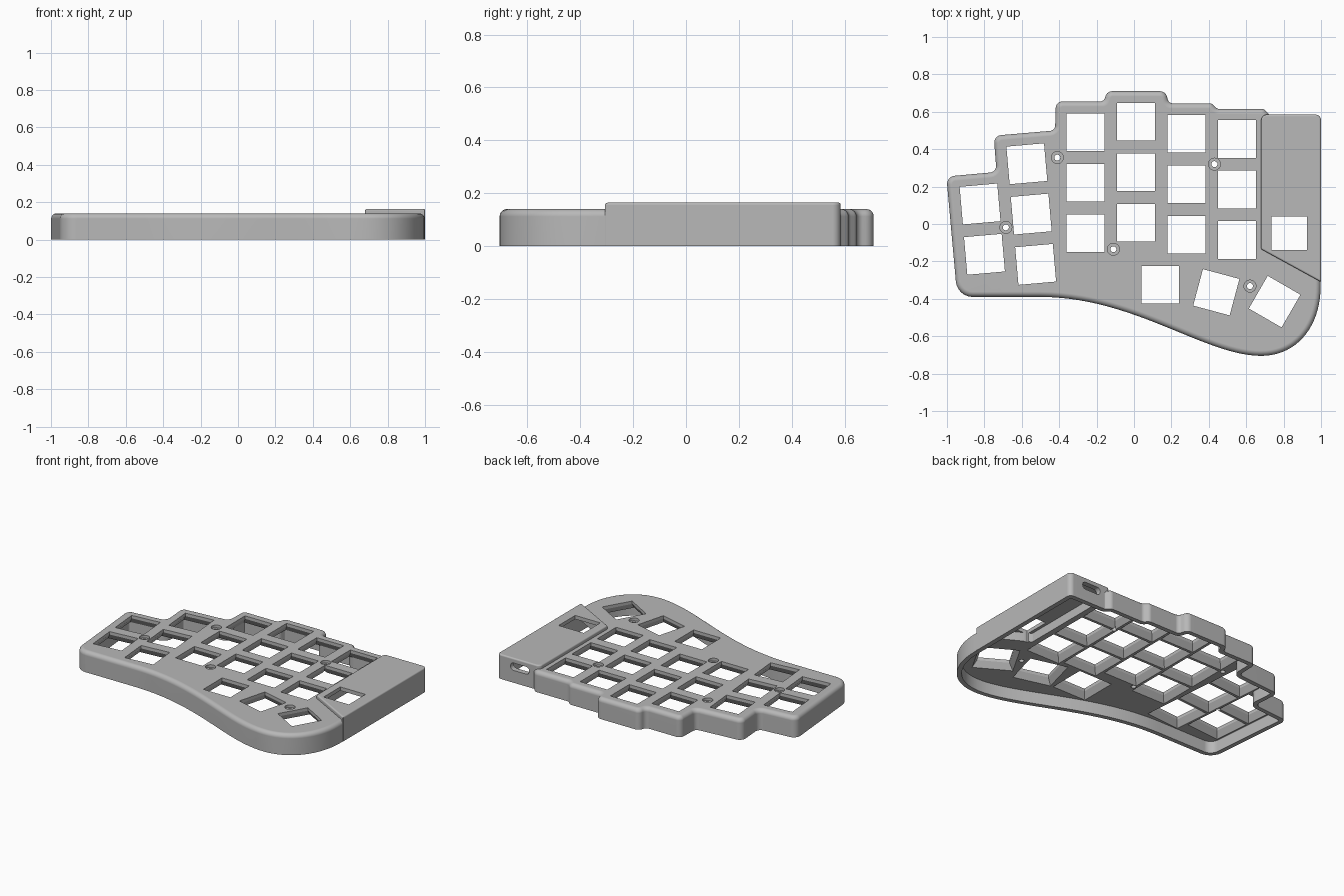
import bpy, bmesh, math
from mathutils import Vector, Matrix
from mathutils.geometry import interpolate_bezier

cube = bpy.data.objects.get("Cube")
if cube:
    bpy.data.objects.remove(cube, do_unlink=True)

plastic = bpy.data.materials.new("grey plastic")
plastic.use_nodes = True
grey = (0.48, 0.48, 0.48, 1)
plastic.diffuse_color = grey
plastic.node_tree.nodes["Principled BSDF"].inputs["Base Color"].default_value = grey


def contour(corners, inset=0.0, steps=6):
    """Counter-clockwise (x, y, radius) corners -> inset, rounded outline."""
    pts = [Vector(c[:2]) for c in corners]
    n = len(pts)
    moved, turns = [], []
    for i in range(n):
        a = (pts[i] - pts[i - 1]).normalized()
        b = (pts[(i + 1) % n] - pts[i]).normalized()
        na, nb = Vector((-a.y, a.x)), Vector((-b.y, b.x))
        moved.append(pts[i] + (na + nb) * inset / (1 + na.dot(nb)))
        turns.append(a.x * b.y - a.y * b.x)
    out = []
    for i, p in enumerate(moved):
        r = corners[i][2]
        if r == 0:
            out.append(p)
            continue
        r = max(0.004, r - inset if turns[i] > 0 else r + inset)
        u, v = moved[i - 1] - p, moved[(i + 1) % n] - p
        half = u.angle(v) / 2
        t = min(r / math.tan(half), u.length * 0.48, v.length * 0.48)
        r = t * math.tan(half)
        u.normalize()
        v.normalize()
        centre = p + (u + v).normalized() * r / math.sin(half)
        s, e = p + u * t - centre, p + v * t - centre
        sweep = s.angle_signed(e)
        for k in range(steps + 1):
            out.append(centre + Matrix.Rotation(-sweep * k / steps, 2) @ s)
    return out


def loft(bm, rings, matrix=Matrix()):
    """Closed solid through (outline, z) rings."""
    loops = [[bm.verts.new(matrix @ Vector((p[0], p[1], z))) for p in ring] for ring, z in rings]
    for lo, hi in zip(loops, loops[1:]):
        for i in range(len(lo)):
            j = (i + 1) % len(lo)
            bm.faces.new((lo[i], lo[j], hi[j], hi[i]))
    bm.faces.new(loops[0][::-1])
    bm.faces.new(loops[-1])


def make(name, solids):
    bm = bmesh.new()
    for solid in solids:
        loft(bm, *solid)
    bmesh.ops.recalc_face_normals(bm, faces=bm.faces)
    mesh = bpy.data.meshes.new(name)
    bm.to_mesh(mesh)
    bm.free()
    mesh.materials.append(plastic)
    ob = bpy.data.objects.new(name, mesh)
    bpy.context.collection.objects.link(ob)
    return ob


def filleted(corners, top, fillet, steps=6):
    rings = [(contour(corners), 0)]
    for k in range(steps + 1):
        a = math.pi / 2 * k / steps
        rings.append((contour(corners, fillet * (1 - math.cos(a))), top - fillet * (1 - math.sin(a))))
    return rings


def square(half):
    return [(-half, -half), (half, -half), (half, half), (-half, half)]


def circle(r, n=24):
    return [(r * math.cos(math.tau * k / n), r * math.sin(math.tau * k / n)) for k in range(n)]


def combine(target, tool, operation):
    mod = target.modifiers.new(operation, 'BOOLEAN')
    mod.operation, mod.solver, mod.object = operation, 'EXACT', tool
    bpy.context.view_layer.objects.active = target
    bpy.ops.object.modifier_apply(modifier=mod.name)
    bpy.data.objects.remove(tool, do_unlink=True)


# Case outline: wavy front edge, round thumb end, stepped back edge
def curve(a, b, c, d, n):
    return [(p.x, p.y, 0) for p in interpolate_bezier(*[Vector((*q, 0)) for q in (a, b, c, d)], n)]


outline = curve((-0.5, -0.39), (0, -0.39), (0.38, -0.705), (0.68, -0.705), 28)
outline += curve((0.68, -0.705), (0.87, -0.705), (0.998, -0.55), (0.998, -0.33), 20)[1:]
outline += [
    (0.998, 0.583, 0.03), (0.725, 0.583, 0.02), (0.695, 0.615, 0.03),
    (0.445, 0.615, 0.03), (0.415, 0.645, 0.03), (0.185, 0.645, 0.03),
    (0.17, 0.71, 0.04), (-0.145, 0.71, 0.04), (-0.16, 0.655, 0.03),
    (-0.418, 0.655, 0.035), (-0.422, 0.5, 0.03), (-0.75, 0.472, 0.04),
    (-0.735, 0.278, 0.035), (-1.003, 0.254, 0.045), (-0.945, -0.39, 0.09)]
case = make("keyboard_case", [(filleted(outline, 0.14, 0.028),)])

# Raised controller cover along the right edge
cover = [(1, -0.31, 0.004), (1, 0.585, 0.03), (0.68, 0.585, 0.03), (0.68, -0.135, 0.01)]
combine(case, make("controller_cover", [(filleted(cover, 0.165, 0.01),)]), 'UNION')

# Hollow underside and the taller bay below the cover
combine(case, make("cavity", [([(contour(outline, 0.03), -0.1), (contour(outline, 0.03), 0.08)],)]),
        'DIFFERENCE')
combine(case, make("bay", [([(contour(cover, 0.036), -0.1), (contour(cover, 0.036), 0.14)],)]),
        'DIFFERENCE')

# Key openings: straight at the top, flared towards the underside
keys = []
for x, top_y, rows, tilt in ((-0.26, 0.49, 3, 0), (0.01, 0.547, 3, 0), (0.28, 0.483, 3, 0),
                             (0.55, 0.455, 3, 0), (-0.573, 0.322, 3, 5), (-0.823, 0.107, 2, 5),
                             (0.14, -0.325, 1, 0), (0.44, -0.365, 1, -15), (0.752, -0.415, 1, -30)):
    turn = Matrix.Rotation(math.radians(tilt), 4, 'Z')
    for row in range(rows):
        place = Matrix.Translation((x, top_y, 0)) @ turn @ Matrix.Translation((0, -0.27 * row, 0))
        keys.append(([(square(0.126), 0.05), (square(0.126), 0.08),
                      (square(0.101), 0.12), (square(0.101), 0.3)], place))
window = [(x * 0.94, y * 0.89) for x, y in square(0.1)]
keys.append(([(window, 0.05), (window, 0.3)], Matrix.Translation((0.83, -0.05, 0))))
combine(case, make("key_openings", keys), 'DIFFERENCE')

# Counterbored screw holes
screws = [([(circle(0.016), -0.1), (circle(0.016), 0.122), (circle(0.032), 0.122),
            (circle(0.032), 0.3)], Matrix.Translation((x, y, 0)))
          for x, y in ((-0.41, 0.355), (-0.685, -0.018), (-0.11, -0.135), (0.43, 0.32), (0.62, -0.332))]
combine(case, make("screw_holes", screws), 'DIFFERENCE')

# Cable slot through the back wall
slot = contour([(-0.07, -0.025, 0.024), (0.07, -0.025, 0.024), (0.07, 0.025, 0.024), (-0.07, 0.025, 0.024)])
stand = Matrix.Translation((0.83, 0.6, 0.108)) @ Matrix.Rotation(math.pi / 2, 4, 'X')
combine(case, make("cable_slot", [([(slot, -0.1), (slot, 0.1)], stand)]), 'DIFFERENCE')

# Smooth shading with crisp edges
bpy.ops.object.select_all(action='DESELECT')
case.select_set(True)
bpy.context.view_layer.objects.active = case
bpy.ops.object.shade_smooth_by_angle(angle=math.radians(30))
weighted = case.modifiers.new("weighted_normals", 'WEIGHTED_NORMAL')
weighted.keep_sharp = True
